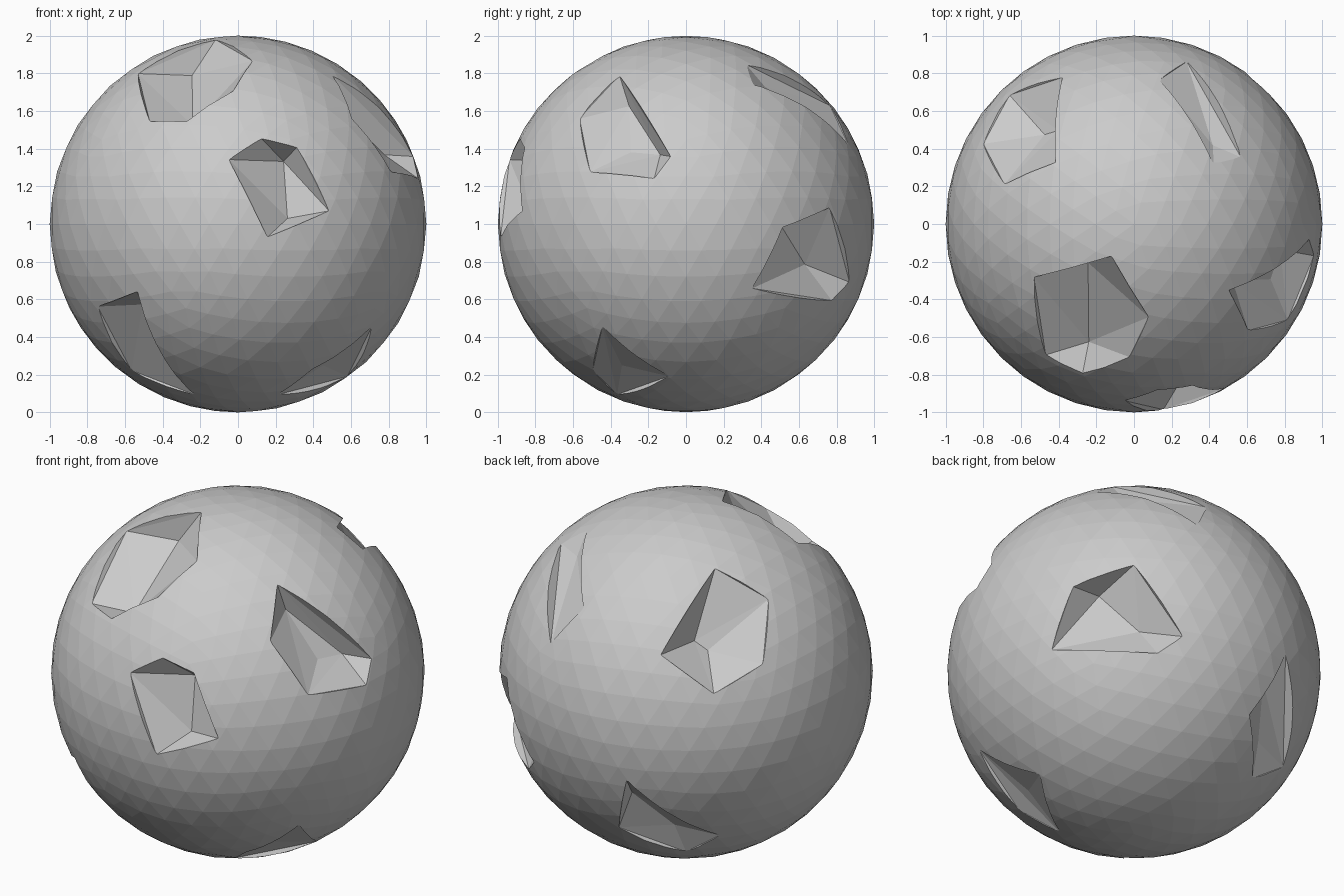
import bpy, bmesh
from math import radians, sin, cos
from mathutils import Vector

if "Cube" in bpy.data.objects:
    bpy.data.objects.remove(bpy.data.objects["Cube"])

CENTRE = Vector((0, 0, 1))

# Missing shards in degrees of (longitude, latitude):
# corners of the opening on the ball, floor corners, radius of the floor corners
SHARDS = {
    "front": ([(-93, 20), (-82, 27), (-70, 24), (-61, 4), (-81, -4)],
              [(-72, 23), (-72, 2)], .85),
    "top_front": ([(-152, 53), (-125, 78), (-81, 60), (-92, 45), (-109, 33), (-124, 33)],
                  [(-140, 68), (-111, 38)], .85),
    "right_upper": ([(-35, 52), (-5, 21), (-10, 14), (-32, 16), (-43, 34)],
                    [(-10, 25), (-30, 46), (-22, 26)], .87),
    "right_back": ([(22, -20), (58, -24), (66, -18), (50, 5), (31, -1)],
                   [(52, -15), (37, 0)], .83),
    "left_back": ([(142, 58), (163, 44), (152, 25), (134, 18), (116, 30)],
                  [(135, 33), (129, 37)], .8),
    "top_back": ([(37, 58), (32, 48), (72, 25), (80, 39)],
                 [(64, 42), (45, 51)], .94),
    "low_left": ([(-146, -26), (-125, -21), (-123, -65), (-154, -51)],
                 [(-131, -44), (-129, -28)], .91),
    "low_right": ([(-32, -33), (-9, -54), (-60, -65), (-52, -51)],
                  [(-37, -53)], .94),
    "low_back": ([(106, -12), (138, -37), (125, -49), (99, -35)],
                 [(120, -39), (105, -22)], .91),
}


def on_ball(lon, lat, radius):
    """Point at a longitude and latitude around the ball's centre."""
    a, b = radians(lon), radians(lat)
    return CENTRE + radius * Vector((cos(b) * cos(a), cos(b) * sin(a), sin(b)))


def shard_cutter(name, rim, floor, depth):
    """Convex shard: floor corners plus rim corners pushed out past the ball."""
    bm = bmesh.new()
    for p in rim:
        for radius in (1, 1.25):
            bm.verts.new(on_ball(*p, radius))
    for p in floor:
        bm.verts.new(on_ball(*p, depth))
    res = bmesh.ops.convex_hull(bm, input=bm.verts)
    loose = [v for v in set(res["geom_interior"] + res["geom_unused"])
             if isinstance(v, bmesh.types.BMVert)]
    bmesh.ops.delete(bm, geom=loose, context='VERTS')
    bmesh.ops.recalc_face_normals(bm, faces=bm.faces)
    mesh = bpy.data.meshes.new(name)
    bm.to_mesh(mesh)
    bm.free()
    obj = bpy.data.objects.new(name, mesh)
    bpy.context.collection.objects.link(obj)
    obj.hide_render = True
    return obj


# Faceted ball
bpy.ops.mesh.primitive_ico_sphere_add(subdivisions=4, radius=1, location=CENTRE)
ball = bpy.context.object
ball.name = "fractured_ball"

# Break the missing shards out of the ball
cutters = []
for name, shard in SHARDS.items():
    cutter = shard_cutter("shard_cutter_" + name, *shard)
    cutters.append(cutter)
    mod = ball.modifiers.new(name, 'BOOLEAN')
    mod.operation = 'DIFFERENCE'
    mod.solver = 'EXACT'
    mod.object = cutter

# Bake the cuts and drop the cutters
graph = bpy.context.evaluated_depsgraph_get()
baked = bpy.data.meshes.new_from_object(ball.evaluated_get(graph))
ball.modifiers.clear()
ball.data = baked
for cutter in cutters:
    bpy.data.objects.remove(cutter)
for poly in ball.data.polygons:
    poly.use_smooth = False
